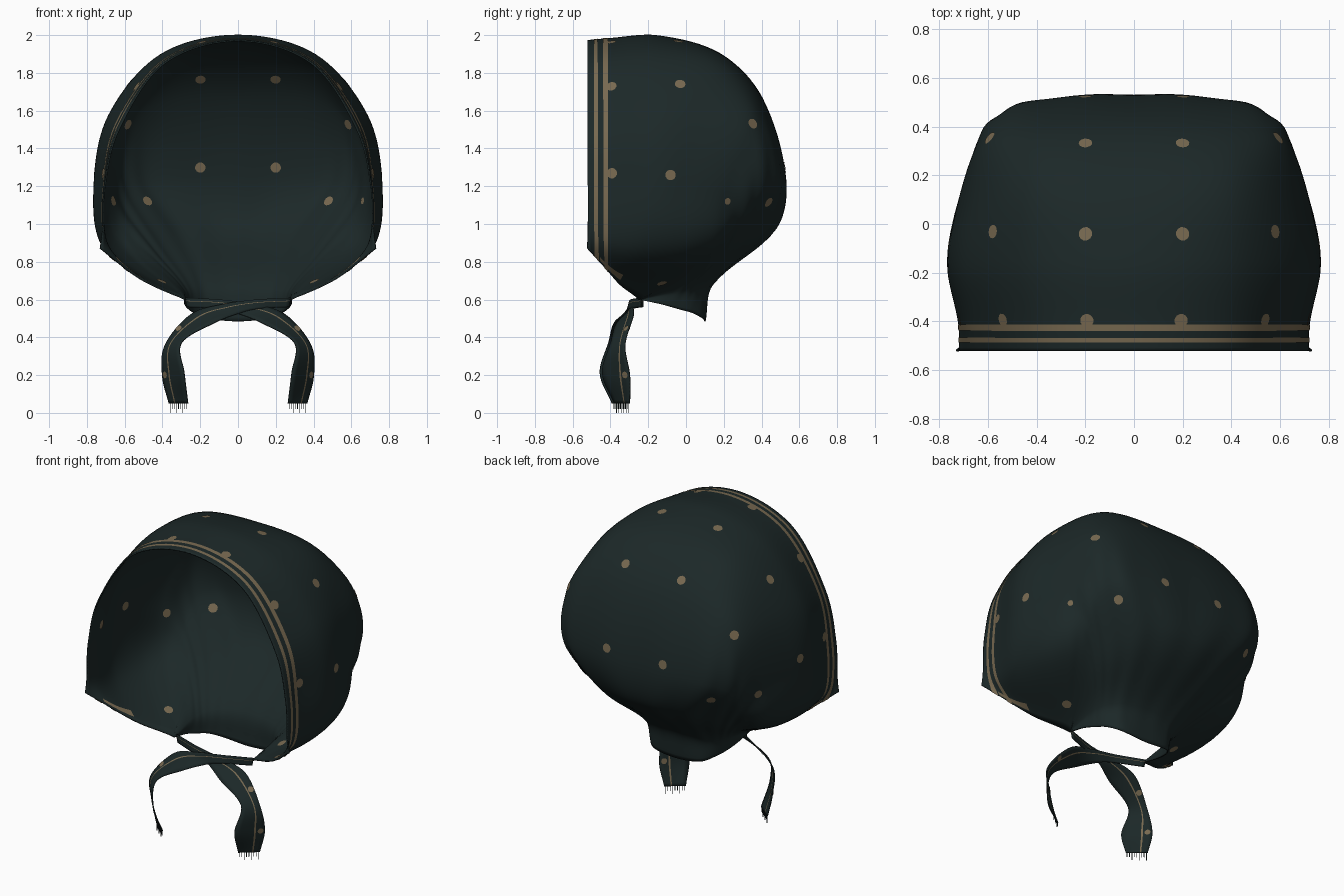
import bpy, bmesh, math
from mathutils import Vector
from mathutils.bvhtree import BVHTree

cube = bpy.data.objects.get("Cube")
if cube:
    bpy.data.objects.remove(cube, do_unlink=True)


def make_material(name, color):
    mat = bpy.data.materials.new(name)
    mat.use_nodes = True
    mat.diffuse_color = color
    mat.node_tree.nodes["Principled BSDF"].inputs["Base Color"].default_value = color
    mat.node_tree.nodes["Principled BSDF"].inputs["Roughness"].default_value = 0.9
    return mat


CLOTH = make_material("dark green cloth", (0.0115, 0.021, 0.021, 1))
GOLD = make_material("dull gold print", (0.185, 0.14, 0.08, 1))


def spline(points, knots, s):
    """Smooth curve through points placed at the given knots."""
    last = len(points) - 1
    i = 0
    while i < last - 1 and s > knots[i + 1]:
        i += 1

    def slope(k):
        a, b = max(k - 1, 0), min(k + 1, last)
        return (points[b] - points[a]) / (knots[b] - knots[a])

    h = knots[i + 1] - knots[i]
    f = (s - knots[i]) / h
    g = 1 - f
    return (points[i] * (g * g * (1 + 2 * f)) + slope(i) * (h * f * g * g)
            + points[i + 1] * (f * f * (3 - 2 * f)) - slope(i + 1) * (h * f * f * g))


def add_object(name, bm, thickness=0.0):
    mesh = bpy.data.meshes.new(name)
    bm.to_mesh(mesh)
    bm.free()
    mesh.materials.append(CLOTH)
    mesh.materials.append(GOLD)
    obj = bpy.data.objects.new(name, mesh)
    bpy.context.collection.objects.link(obj)
    bpy.ops.object.select_all(action='DESELECT')
    obj.select_set(True)
    bpy.context.view_layer.objects.active = obj
    bpy.ops.object.shade_smooth_by_angle(angle=math.radians(50))
    if thickness:
        solid = obj.modifiers.new("cloth thickness", 'SOLIDIFY')
        solid.thickness = thickness
        solid.offset = 0


def add_sheet(bm, rows, is_gold):
    """Quad sheet from rows of points; is_gold(column) picks the print."""
    verts = [[bm.verts.new(p) for p in row] for row in rows]
    for i in range(len(rows) - 1):
        for j in range(len(rows[0]) - 1):
            face = bm.faces.new((verts[i][j], verts[i][j + 1],
                                 verts[i + 1][j + 1], verts[i + 1][j]))
            face.material_index = int(is_gold(j))
    bmesh.ops.remove_doubles(bm, verts=bm.verts, dist=0.0005)
    bmesh.ops.recalc_face_normals(bm, faces=bm.faces)


# Bonnet arches, from the face rim back to the neck edge; each runs crown to cheek
NECK = (.28, -.25, .6)
ARCHES = [
    [(0, -.52, 1.97), (.39, -.52, 1.85), (.63, -.52, 1.5), (.705, -.52, 1.2),
     (.715, -.52, .98), (.73, -.52, .87)],
    [(0, -.41, 1.98), (.39, -.41, 1.87), (.645, -.41, 1.53), (.71, -.41, 1.2),
     (.7, -.41, .91), (.57, -.41, .745)],
    [(0, -.15, 1.995), (.41, -.15, 1.895), (.685, -.17, 1.57), (.76, -.18, 1.2),
     (.715, -.22, .88), (.46, -.35, .68)],
    [(0, .18, 1.9), (.41, .17, 1.845), (.65, .1, 1.57), (.735, .02, 1.2),
     (.685, -.01, .87), (.36, -.29, .635)],
    [(0, .4, 1.67), (.41, .385, 1.64), (.615, .335, 1.49), (.68, .2, 1.16),
     (.62, .12, .87), (.31, -.265, .615)],
    [(0, .525, 1.25), (.43, .5, 1.24), (.585, .395, 1.18), (.59, .27, 1.02),
     (.52, .12, .83), NECK],
    [(0, .48, .98), (.28, .43, .97), (.41, .28, .9), (.44, .18, .84), (.4, .05, .75), NECK],
    [(0, .14, .68), (.17, .12, .67), (.25, .06, .66), (.28, 0, .65), (.29, -.08, .64), NECK],
    [(0, .1, .485), (.16, .09, .5), (.23, .03, .53), (.26, -.04, .55), (.28, -.13, .575), NECK],
]
MIRROR = Vector((-1, 1, 1))
arches = []
for half in ARCHES:
    right = [Vector(p) for p in half]
    arches.append([p * MIRROR for p in reversed(right[1:])] + right)

# Spacing along the crown line
middle = len(ARCHES[0]) - 1
along = [0.0]
for a, b in zip(arches, arches[1:]):
    along.append(along[-1] + (b[middle] - a[middle]).length)
across = list(range(2 * middle + 1))


def arch_at(s, us):
    """Points of the arch at distance s from the rim, with soft gathers near the neck."""
    controls = [spline([arch[c] for arch in arches], along, s) for c in across]
    gather = max(0, (s - along[4]) / (along[-1] - along[4]))
    row = []
    for u in us:
        p = spline(controls, across, u * across[-1])
        fold = 0.01 * math.sin(math.pi * gather) * math.sin(math.pi * u) * math.cos(u * 26 * math.pi)
        row.append(Vector((p.x * (1 + fold), p.y + fold * 0.3, p.z)))
    return row


COLUMNS = [j / 110 for j in range(111)]
samples = [a + (b - a) * k / 8 for a, b in zip(along, along[1:]) for k in range(8)]
bonnet = bmesh.new()
add_sheet(bonnet, [arch_at(s, COLUMNS) for s in samples + along[-1:]], lambda j: False)
surface = BVHTree.FromBMesh(bonnet)
add_object("bonnet_shell", bonnet, 0.008)


def lift(row, height=0.006):
    """Raise print points just off the cloth, outwards or inwards."""
    return [p + Vector((p.x, 0, p.z - 1.1)).normalized() * height for p in row]


# Two printed bands round the rim, with a wedge along the jaw edge
stripes = bmesh.new()
for start, end in ((.3, .48), (.74, .97)):
    add_sheet(stripes, [lift(arch_at(along[1] * f, COLUMNS)) for f in (start, end)], lambda j: True)
for us in ((.975, .99), (.01, .025)):
    steps = [along[1] + (along[2] - along[1]) * k / 10 for k in range(-2, 9)]
    for height in (0.006, -0.006):
        add_sheet(stripes, [lift(arch_at(s, us), height) for s in steps], lambda j: True)
add_object("rim_stripes", stripes)


def add_dot(bm, tree, center, radius):
    """Thin print plates on both sides of the cloth."""
    spot, normal, _, _ = tree.find_nearest(center)
    side = normal.orthogonal().normalized()
    up = normal.cross(side)
    for offset in (0.007, -0.007):
        ring = []
        for k in range(12):
            a = k * math.tau / 12
            p = spot + (side * math.cos(a) + up * math.sin(a)) * radius
            near, n, _, _ = tree.find_nearest(p)
            ring.append(bm.verts.new(near + n * offset))
        bm.faces.new(ring if offset > 0 else ring[::-1]).material_index = 1


# Printed dots, mirrored left and right
DOTS = [
    (.2, -.04, 1.97), (.59, -.03, 1.75), (.2, .34, 1.78), (.61, .37, 1.54),
    (.19, -.395, 1.95), (.54, -.395, 1.73), (.73, -.395, 1.27), (.77, -.08, 1.26),
    (.2, .52, 1.3), (.48, .43, 1.12), (.42, -.12, .66),
]
dots = bmesh.new()
for x, y, z in DOTS:
    for sign in (1, -1):
        add_dot(dots, surface, Vector((sign * x, y, z)), 0.028)
# The gathers hide part of the left cheek dot
add_dot(dots, surface, Vector((-.67, .22, 1.12)), 0.026)
add_dot(dots, surface, Vector((.67, .22, 1.12)), 0.018)
add_object("printed_dots", dots)

# Ties: ribbon between an outer and an inner edge, crossing under the chin
OUTER = [(.28, -.24, .61), (.1, -.29, .6), (-.08, -.3, .575), (-.25, -.29, .52),
         (-.385, -.335, .36), (-.4, -.31, .2), (-.365, -.31, .05)]
INNER = [(.27, -.24, .56), (.1, -.3, .55), (0, -.32, .525), (-.13, -.38, .475),
         (-.3, -.41, .37), (-.285, -.455, .21), (-.265, -.39, .05)]
WIDTHS = (0, .15, .3, .36, .5, .65, .8, 1)

for name, sign in (("right", 1), ("left", -1)):
    flip = Vector((sign, 1, 1))
    shift = Vector((0, 0.012 * (1 - sign) / 2, 0))
    edges = [[Vector(p) * flip + shift for p in edge] for edge in (OUTER, INNER)]
    knots = list(range(len(OUTER)))
    ribbon = []
    for k in range(49):
        a, b = (spline(edge, knots, knots[-1] * k / 48) for edge in edges)
        ribbon.append([a.lerp(b, w) for w in WIDTHS])
    tie = bmesh.new()
    add_sheet(tie, ribbon, lambda j: j == 2)
    tie_tree = BVHTree.FromBMesh(tie)
    add_object(name + "_tie", tie, 0.007)

    tie_dots = bmesh.new()
    for k in (28, 40):
        add_dot(tie_dots, tie_tree, ribbon[k][1], 0.018)
    add_object(name + "_tie_dots", tie_dots)

    # Frayed threads at the tie end
    fringe = bmesh.new()
    for k in range(9):
        top = ribbon[-1][0].lerp(ribbon[-1][-1], (k + .5) / 9)
        length = top.z - 0.02 * (k % 3 > 0)
        made = bmesh.ops.create_cube(fringe, size=1)["verts"]
        bmesh.ops.scale(fringe, vec=(.003, .003, length), verts=made)
        bmesh.ops.translate(fringe, vec=top - Vector((0, 0, length / 2)), verts=made)
    add_object(name + "_tie_fringe", fringe)
